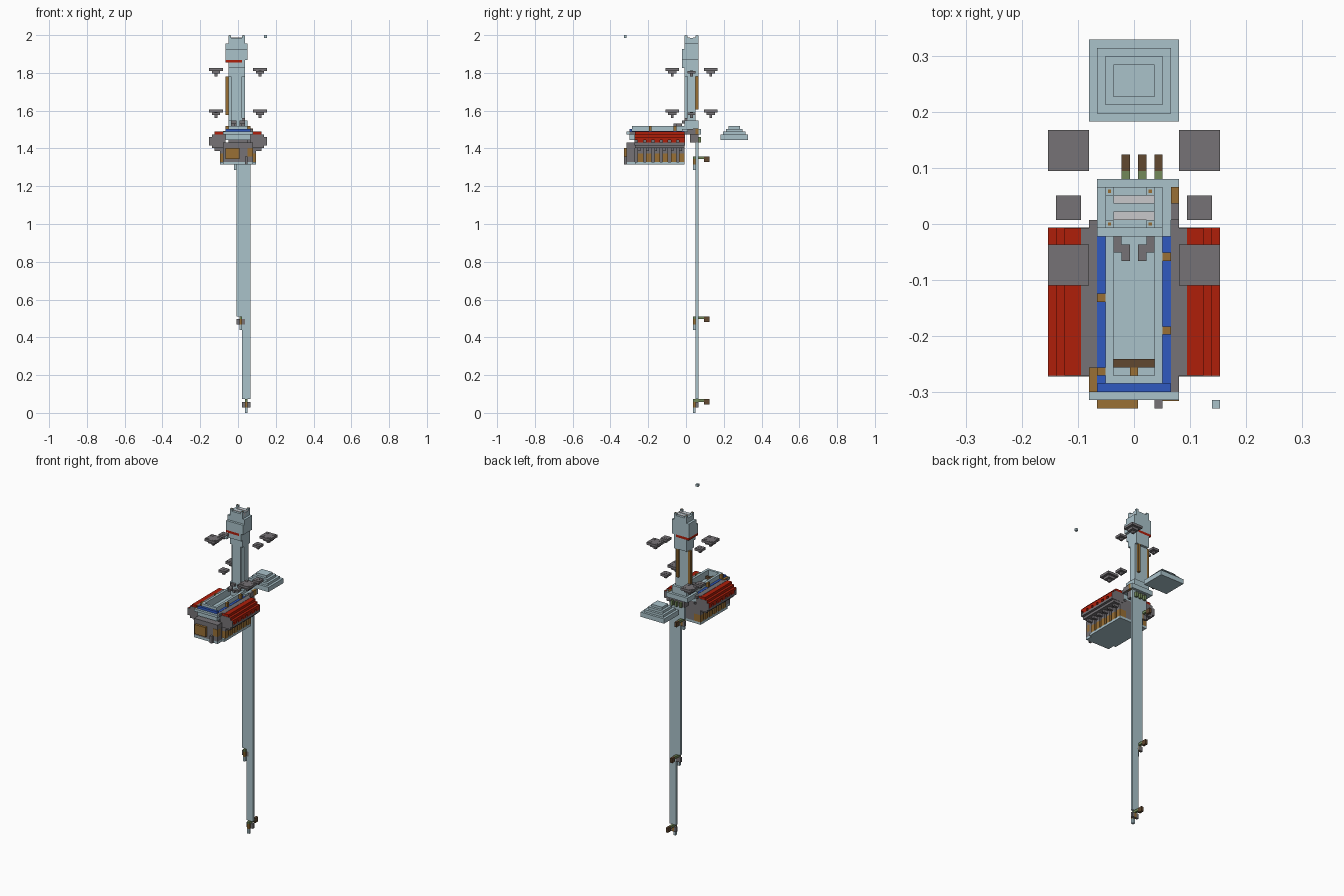
import bpy
import bmesh
from mathutils import Matrix, Vector

default_cube = bpy.data.objects.get("Cube")
if default_cube:
    bpy.data.objects.remove(default_cube, do_unlink=True)

CELL = 2 / 137  # edge of one building block


def make_material(name, red, green, blue):
    material = bpy.data.materials.new(name)
    material.use_nodes = True
    colour = (red, green, blue, 1)
    material.diffuse_color = colour
    material.node_tree.nodes["Principled BSDF"].inputs["Base Color"].default_value = colour
    return material


steel = make_material("pale steel blue", .4, .54, .59)
gray = make_material("dark gray", .18, .17, .18)
red = make_material("deep red", .43, .013, .003)
blue = make_material("strong blue", .03, .1, .53)
bronze = make_material("bronze", .32, .16, .035)
brown = make_material("dark brown", .12, .065, .03)
green = make_material("moss green", .17, .25, .1)
silver = make_material("light silver", .58, .58, .6)


def box(name, material, x, y, z):
    """Block filling an inclusive range of cells on each axis."""
    spans = [s if isinstance(s, tuple) else (s, s) for s in (x, y, z)]
    size = Vector([(high - low + 1) * CELL for low, high in spans])
    centre = Vector([(low + high) / 2 * CELL for low, high in spans])
    centre.z += CELL / 2
    mesh = bpy.data.meshes.new(name)
    bm = bmesh.new()
    bmesh.ops.create_cube(bm, size=1, matrix=Matrix.LocRotScale(centre, None, size))
    bm.to_mesh(mesh)
    bm.free()
    mesh.materials.append(material)
    thing = bpy.data.objects.new(name, mesh)
    bpy.context.collection.objects.link(thing)


def pair(name, material, x, y, z):
    """The same block on both sides of the model."""
    low, high = x if isinstance(x, tuple) else (x, x)
    box("left_" + name, material, (low, high), y, z)
    box("right_" + name, material, (-high, -low), y, z)


# Stepped pyramid behind the engine
box("pyramid_base", steel, (-5, 5), (13, 22), (99, 100))
for step in range(3):
    box("pyramid_step", steel, (step - 4, 4 - step), (14 + step, 21 - step), 101 + step)


# Floating plates around the tower, with studs through the large ones
def large_plate(side, y, top):
    centre = side * 8
    box("large_plate", gray, (centre - 2, centre + 2), (y - 2, y + 2), top)
    box("large_plate_core", gray, (centre - 1, centre + 1), (y - 1, y + 1), top - 1)
    box("large_plate_stem", gray, centre, y, top - 2)
    for dx in (-1.5, 1.5):
        for dy in (-1.5, 1.5):
            box("large_plate_stud", gray, centre + dx, y + dy, (top, top + .1))


for top in (109, 124):
    pair("small_plate", gray, (7, 9), (1, 3), top - 1)
    pair("small_plate_stem", gray, 8, 2, (top - 2, top - .9))
large_plate(-1, -5, 124)
large_plate(1, 9, 124)
large_plate(1, -5, 109)
large_plate(-1, 9, 109)

# Tower column with ribs and narrow bronze strips
box("tower_column", steel, (-2, 1), (0, 3), (103, 122))
for x in (-3, 2):
    box("tower_rib", steel, x, (1, 3), (103, 121))
box("tower_side_strip", bronze, -4, 3, (108, 121))
box("tower_back_strip", bronze, 1, 4, (110, 121))
box("tower_neck", steel, (-3, 2), (0, 4), (122, 124))
box("tower_collar", steel, (-3, 2), (-1, 4), (125, 126))
box("tower_red_band", red, (-4, 1), (-1, 4), 127)
box("tower_band_end", steel, 2, (-1, 4), 127)
box("tower_head", steel, (-4, 3), (-1, 4), (128, 131))
box("tower_head_top", steel, (-4, 3), (0, 4), (132, 133))
box("tower_crown", steel, (-3, 2), (0, 4), (134, 135))
for y in (1, 3):
    box("crown_bar", silver, (-2, 2), y, (135, 135.2))
for y in (0, 4):
    for x in (-3, 2):
        box("crown_corner", steel, x, y, (135, 135.9))
        box("crown_corner_tip", bronze, (x + .3, x - .3), (y + .3, y - .3), (135, 136))

# Stepped arms joining tower and engine
pair("inner_arm", gray, 1, (-4, -3), 104)
pair("outer_arm", gray, 2, (-3, -2), 104)
for step in range(2):
    pair("tower_arm", gray, (1, 2), (step - 1, step + 1), 105 + step)
box("tower_foot", steel, (-3, 3), (0, 4), (103, 105))
box("loose_cube", steel, 10, -22, 136)

# Engine block
box("oil_pan", steel, (-6, 6), (-18, -1), 90)
box("oil_pan_front", steel, (-5, 5), (-21, -19), 90)
box("crankcase", gray, (-3, 3), (-18, -1), (91, 98))
box("front_cover", gray, (-5, 5), (-21, -19), (91, 97))
box("front_box", bronze, (-4, 0), -22, (92, 95))
box("front_side_box", bronze, (4, 5), (-21.1, -20), (93, 95))
box("front_pulley", gray, 3, -22, (90, 92))

# Six cylinders in each bank
for index in range(6):
    y = index * 3 - 17
    pair("cylinder", gray, (4, 6), (y, y + 1), (94, 97))
    pair("cylinder_base", bronze, (4, 6), (y, y + 1), (91, 93))
    pair("cylinder_bolt", gray, (7, 8), y, 95)
    pair("red_tooth", red, 10, (y, y + 1), 98)

# Cylinder heads with stepped red covers and gray ends
pair("head_lower", gray, (6, 9), (-18, -1), 96)
pair("head_middle", gray, (5, 10), (-18, -1), 97)
pair("head_upper", gray, (5, 9), (-18, -1), 98)
for step in range(3):
    pair("red_cover", red, (5, 10 - step), (-18, -1), 99 + step)
for name, y in (("front_end", (-18.1, -19)), ("rear_end", (0, -.9))):
    pair(name, gray, (5, 10), y, (97, 99))
    pair(name + "_top", gray, (5, 9), y, 100)
pair("cover_inner_strip", gray, 6, (-18, -1), (101, 101.1))

# Upper deck, rails and recessed tray
pair("deck_side", gray, 5, (-20, 0), (101, 101.1))
box("tray_floor", steel, (-4, 4), (-20, -1), (99, 100))
pair("blue_rail", blue, 4, (-20, -1), (101, 101.2))
box("blue_front_rail", blue, (-4, 4), -20, (101, 102))
pair("tray_rim", steel, 3, (-19, -1), (101, 103))
box("tray_front_rim", steel, (-3, 3), -19, (101, 103))
box("deck_front", steel, (-5, 5), -21, 101)
box("deck_front_corner", bronze, -5, (-20, -18), (101, 101.3))
box("tray_bar", brown, (-2, 2), -17, 101)
box("tray_knob", bronze, 0, -18, 101)
for x, y in ((4, -4), (4, -13), (-4, -9), (-4, -18)):
    box("rail_knob", bronze, x, y, (101, 103))
box("rear_plate", steel, (-4, 4), (-1, 5), (101, 102))
box("rear_plate_side", gray, 5, (1, 3), (101, 102))
box("rear_plate_corner", steel, 5, 5, (101, 102))
box("rear_plate_clip", bronze, 5, (3, 4), (101, 102.2))
box("strip_mount", gray, (-2, 4), (2, 4), (98, 100))

# Three hanging strips, each ending in a hook
for x, bottom in ((-1, 88), (1, 30), (3, 0)):
    box("strip_clip", green, x, 5, (98, 99))
    box("hanging_strip", steel, (x - 1, x + 1), 4, (bottom + 5, 100))
    box("hook_tip", steel, x, 3, (bottom, bottom + 1))
    box("hook_clamp", bronze, x, (3, 4), (bottom + 2, bottom + 3))
    box("hook_block", gray, (x - 1, x + 1), 4, (bottom + 2, bottom + 3))
    box("hook_bar", green, x, (3, 6), bottom + 4)
    box("hook_end", brown, x, (7, 8), (bottom + 3, bottom + 4))
